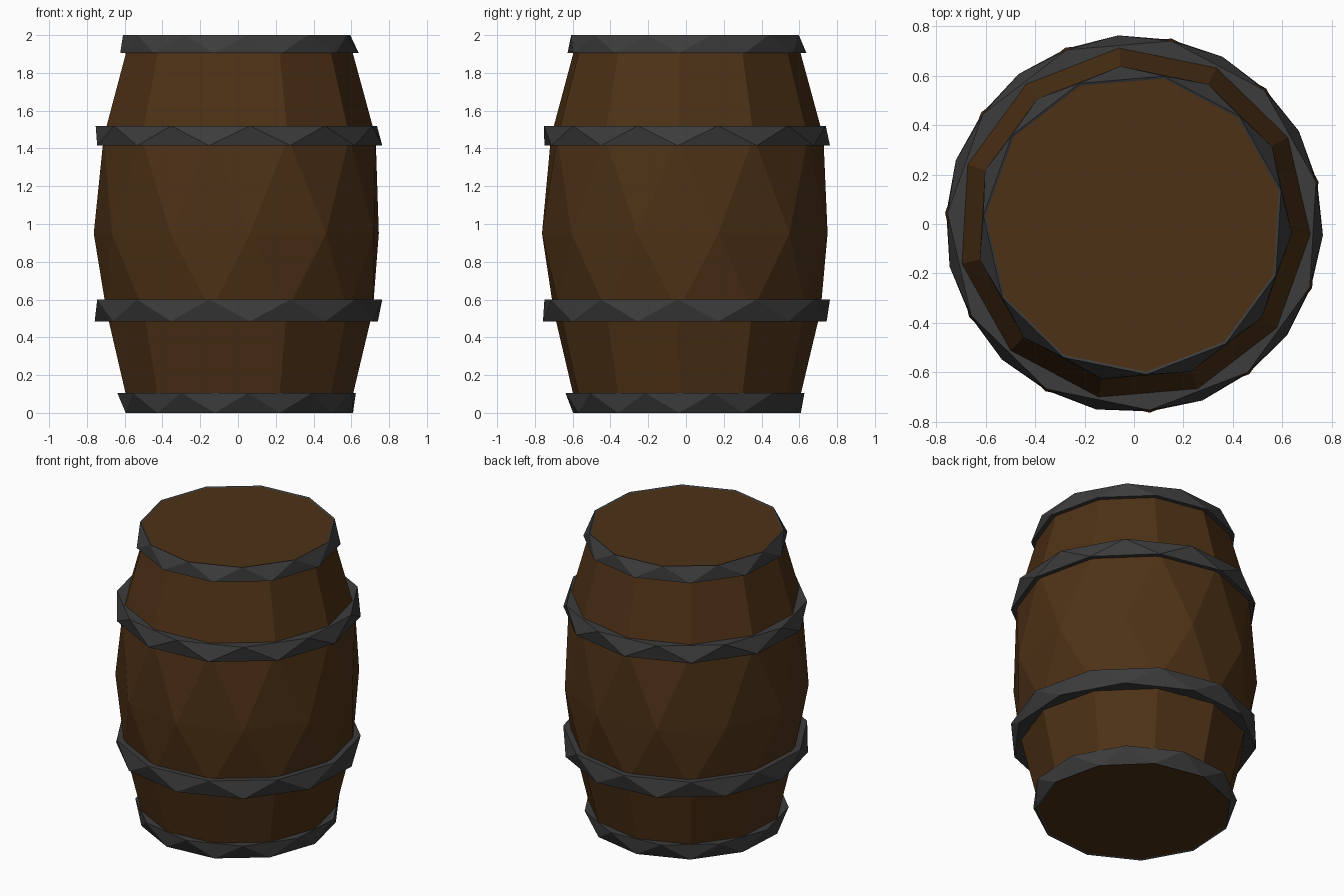
import bpy, bmesh, math

if "Cube" in bpy.data.objects:
    bpy.data.objects.remove(bpy.data.objects["Cube"])

SIDES = 11
START = math.radians(13)


def material(name, color):
    mat = bpy.data.materials.new(name)
    mat.diffuse_color = (*color, 1)
    mat.use_nodes = True
    mat.node_tree.nodes["Principled BSDF"].inputs["Base Color"].default_value = mat.diffuse_color
    return mat


def build(name, rings, mat, closed=False):
    """Bridge rings (z, radius, phase in steps); half-step twists give triangles."""
    bm = bmesh.new()
    loops = []
    for z, r, phase in rings:
        angles = [START + (i + phase) * math.tau / SIDES for i in range(SIDES)]
        loops.append([bm.verts.new((r * math.cos(a), r * math.sin(a), z)) for a in angles])
    pairs = list(zip(range(len(rings)), range(1, len(rings))))
    if closed:
        pairs.append((len(rings) - 1, 0))
    for lo, hi in pairs:
        a, b = loops[lo], loops[hi]
        twist = rings[hi][2] - rings[lo][2]
        for i in range(SIDES):
            j = (i + 1) % SIDES
            if twist == 0:
                bm.faces.new((a[i], a[j], b[j], b[i]))
            elif twist > 0:
                bm.faces.new((a[i], a[j], b[i]))
                bm.faces.new((a[j], b[j], b[i]))
            else:
                bm.faces.new((a[i], a[j], b[j]))
                bm.faces.new((a[i], b[j], b[i]))
    if not closed:
        bm.faces.new(list(reversed(loops[0])))
        bm.faces.new(loops[-1])
    bmesh.ops.recalc_face_normals(bm, faces=bm.faces[:])
    mesh = bpy.data.meshes.new(name)
    bm.to_mesh(mesh)
    bm.free()
    mesh.materials.append(mat)
    obj = bpy.data.objects.new(name, mesh)
    bpy.context.collection.objects.link(obj)
    return obj


wood = material("wood", (0.075, 0.031, 0.008))
iron = material("iron", (0.045, 0.045, 0.046))

# Bulging wooden body with flat lids
build("barrel_body", [
    (0.005, 0.60, 0.5), (0.10, 0.61, 0.5), (0.54, 0.715, 0.5), (0.95, 0.765, 0),
    (1.46, 0.73, 0.5), (1.90, 0.61, 0.5), (1.995, 0.60, 0)], wood)

# Iron hoops: bottom z, bottom radius, top z, top radius, inner radius, phases
hoops = [
    ("bottom_hoop", 0.0, 0.61, 0.105, 0.64, 0.57, 0.5, 0),
    ("lower_hoop", 0.485, 0.76, 0.60, 0.765, 0.68, 0, 0.5),
    ("upper_hoop", 1.415, 0.765, 1.52, 0.755, 0.68, 0.5, 0),
    ("top_hoop", 1.905, 0.64, 2.0, 0.61, 0.57, 0.5, 0),
]
for name, z0, r0, z1, r1, inner, p0, p1 in hoops:
    # End hoops sit flush with the lids, so their inner edge sinks into the wood
    in0 = z0 + 0.02 if name == "bottom_hoop" else z0
    in1 = z1 - 0.02 if name == "top_hoop" else z1
    build(name, [(z0, r0, p0), (z1, r1, p1), (in1, inner, p1), (in0, inner, p0)],
          iron, closed=True)
